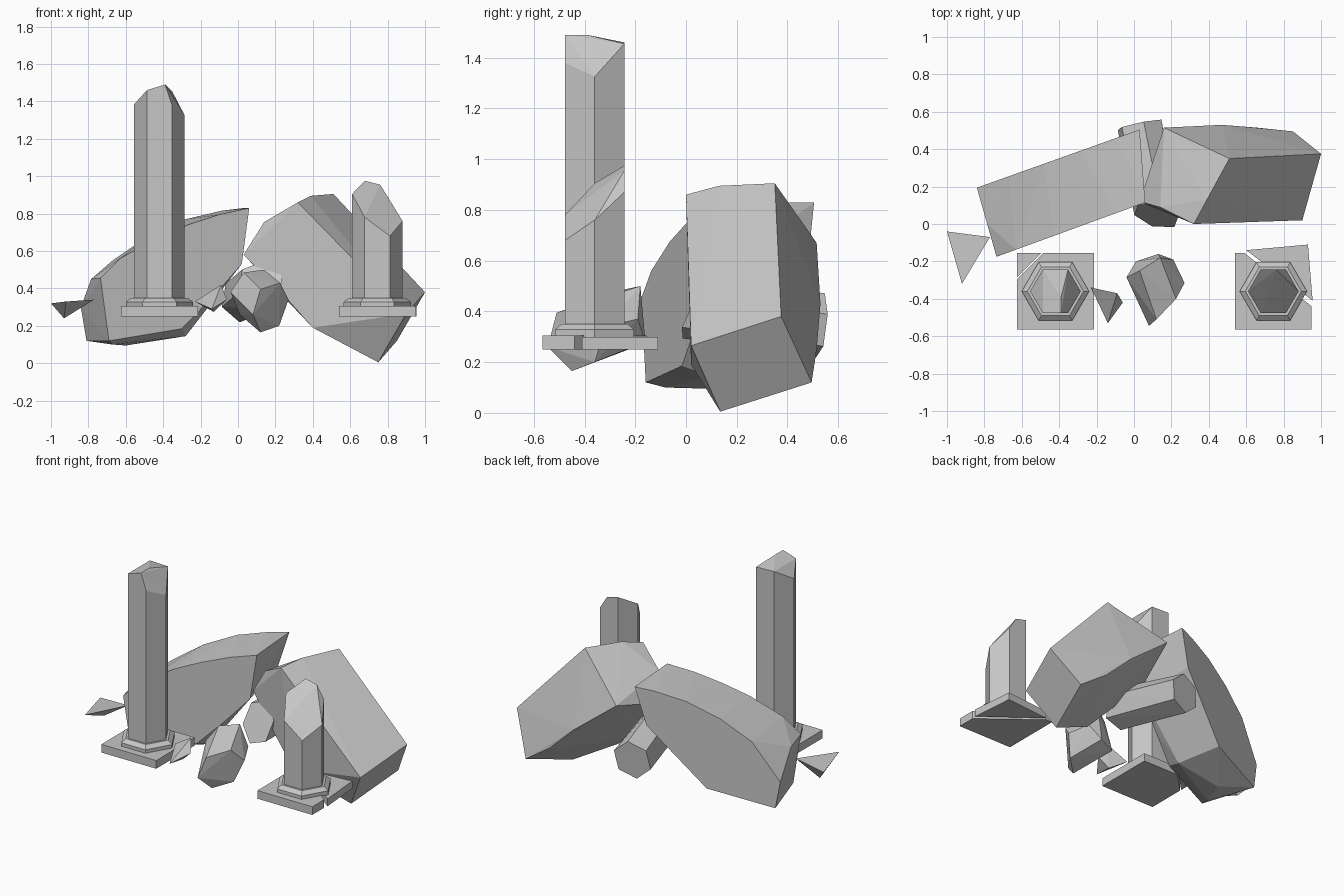
import bpy
import bmesh
from math import cos, sin, radians
from mathutils import Vector

default_cube = bpy.data.objects.get("Cube")
if default_cube:
    bpy.data.objects.remove(default_cube, do_unlink=True)

# One weathered stone colour for everything
stone = bpy.data.materials.new("weathered_grey_stone")
stone.use_nodes = True
stone_colour = (0.57, 0.57, 0.57, 1)
stone.diffuse_color = stone_colour
stone.node_tree.nodes["Principled BSDF"].inputs["Base Color"].default_value = stone_colour


def chiselled(name, points):
    """Flat-sided block of stone wrapped tightly around the given corners."""
    bm = bmesh.new()
    for point in points:
        bm.verts.new(point)
    result = bmesh.ops.convex_hull(bm, input=bm.verts[:])
    inner = {g for g in result["geom_interior"] if isinstance(g, bmesh.types.BMVert)}
    bmesh.ops.delete(bm, geom=list(inner), context="VERTS")
    bmesh.ops.dissolve_limit(bm, angle_limit=radians(1), verts=bm.verts[:], edges=bm.edges[:])
    bmesh.ops.recalc_face_normals(bm, faces=bm.faces[:])
    mesh = bpy.data.meshes.new(name)
    bm.to_mesh(mesh)
    bm.free()
    mesh.materials.append(stone)
    obj = bpy.data.objects.new(name, mesh)
    bpy.context.collection.objects.link(obj)
    return obj


def hexagon(centre, radius, heights):
    """Six corners counter-clockwise from +x, each with its own height."""
    corners = []
    for i, height in enumerate(heights):
        turn = radians(60 * i)
        corners.append((centre.x + radius * cos(turn), centre.y + radius * sin(turn), height))
    return corners


def slab(name, outline, bottom, top):
    """Flat plate from an outline."""
    return chiselled(name, [(x, y, z) for x, y in outline for z in (bottom, top)])


def pillar(side, centre, break_heights, extra_peaks):
    """Stepped hexagonal plinth and a snapped hexagonal shaft."""
    chiselled(side + "_pillar_plinth",
              hexagon(centre, .18, [.3] * 6)
              + hexagon(centre, .18, [.328] * 6)
              + hexagon(centre, .15, [.35] * 6))
    peaks = [(centre.x + x, centre.y + y, z) for x, y, z in extra_peaks]
    chiselled(side + "_pillar_shaft",
              hexagon(centre, .135, [.34] * 6)
              + hexagon(centre, .135, break_heights) + peaks)


# Tall pillar and short pillar
tall = Vector((-.42, -.36))
short = Vector((.745, -.36))
pillar("tall", tall, [1.325, 1.455, 1.46, 1.385, 1.46, 1.38],
       [(.03, -.117, 1.49), (.03, -.03, 1.49)])
pillar("short", short, [.76, .87, .975, .905, .78, .68],
       [(.015, .117, .955)])

# Square bases, each with one corner cracked away
half = .205
slab("tall_pillar_base",
     [(tall.x + half, tall.y + half), (tall.x + half, tall.y - half),
      (tall.x - half, tall.y - half), (tall.x - half, -.295), (-.485, tall.y + half)],
     .25, .305)
slab("tall_base_chip",
     [(tall.x - half, -.285), (tall.x - half, tall.y + half), (-.495, tall.y + half)],
     .25, .305)
slab("short_pillar_base",
     [(short.x - half, short.y + half), (short.x - half, short.y - half),
      (short.x + half, short.y - half), (short.x + half, -.44), (.59, short.y + half)],
     .25, .305)
slab("short_base_chip", [(.6, -.14), (.93, -.11), (.955, -.41)], .25, .3)


# Fallen arch, turned away from the front: profiles of its two sides
def arch_front(x, z):
    return (x, .093 + .365 * x, z)


def arch_back(x, z):
    return (x, .494 + .357 * x, z)


front_profile = [(-.735, .455), (-.63, .56), (-.43, .675), (-.27, .74), (-.1, .795),
                 (.06, .83), (.02, .53), (-.13, .36), (-.3, .185), (-.69, .12)]
back_profile = [(-.84, .3), (-.81, .12), (-.67, .55), (-.48, .68), (-.28, .77),
                (-.09, .815), (.03, .83), (-.04, .58), (-.4, .2)]
worn_belly = [(-.28, .1, .145), (-.6, .1, .095), (-.67, -.08, .1)]
chiselled("fallen_arch_long_half",
          [arch_front(x, z) for x, z in front_profile]
          + [arch_back(x, z) for x, z in back_profile]
          + worn_belly + [(-.785, .0, .45)])

# Other half of the arch, leaning on its lower corner
ridge = [(.32, .0, .86), (.39, .13, .895), (.51, .35, .905)]
outer_end = [(.9, .02, .265), (1, .375, .38), (.85, .495, .12), (.75, .135, .005)]
back_edge = [(.16, .515, .67), (.47, .53, .43), (.66, .515, .25)]
broken_end = [(.03, .12, .58), (.14, .09, .755)]
inner_edge = [(.24, .05, .37), (.4, .02, .19)]
chiselled("fallen_arch_short_half",
          ridge + outer_end + back_edge + broken_end + inner_edge)

# Six-sided block wedged under the arch: centre, sideways direction and lean of each end
front_end = (Vector((.12, .045, .42)), Vector((.98, -.2, 0)), .5)
back_end = (Vector((.03, .53, .345)), Vector((.97, .2, 0)), .1)
block = []
for middle, side, lean in (front_end, back_end):
    rise = Vector((0, lean, 1))
    for i in range(6):
        turn = radians(60 * i + 20)
        block.append(middle + .128 * (side * cos(turn) + rise * sin(turn)))
chiselled("wedged_block", block)

# Tumbled six-sided block between the pillars
near_end = [(.08, -.545, .26), (.12, -.45, .165), (.22, -.36, .2),
            (.27, -.315, .34), (.225, -.4, .43), (.12, -.51, .395)]
far_end = [(-.04, -.285, .38), (.01, -.2, .26), (.13, -.16, .28),
           (.21, -.19, .37), (.14, -.18, .5), (.03, -.25, .485)]
chiselled("tumbled_block", near_end + far_end)

# Loose splinters
chiselled("small_splinter",
          [(-.23, -.34, .33), (-.09, -.37, .42), (-.06, -.42, .34),
           (-.14, -.53, .29), (-.13, -.4, .275)])
chiselled("outer_splinter",
          [(-1, -.04, .32), (-.77, -.07, .34), (-.92, -.32, .33), (-.93, -.1, .24)])
